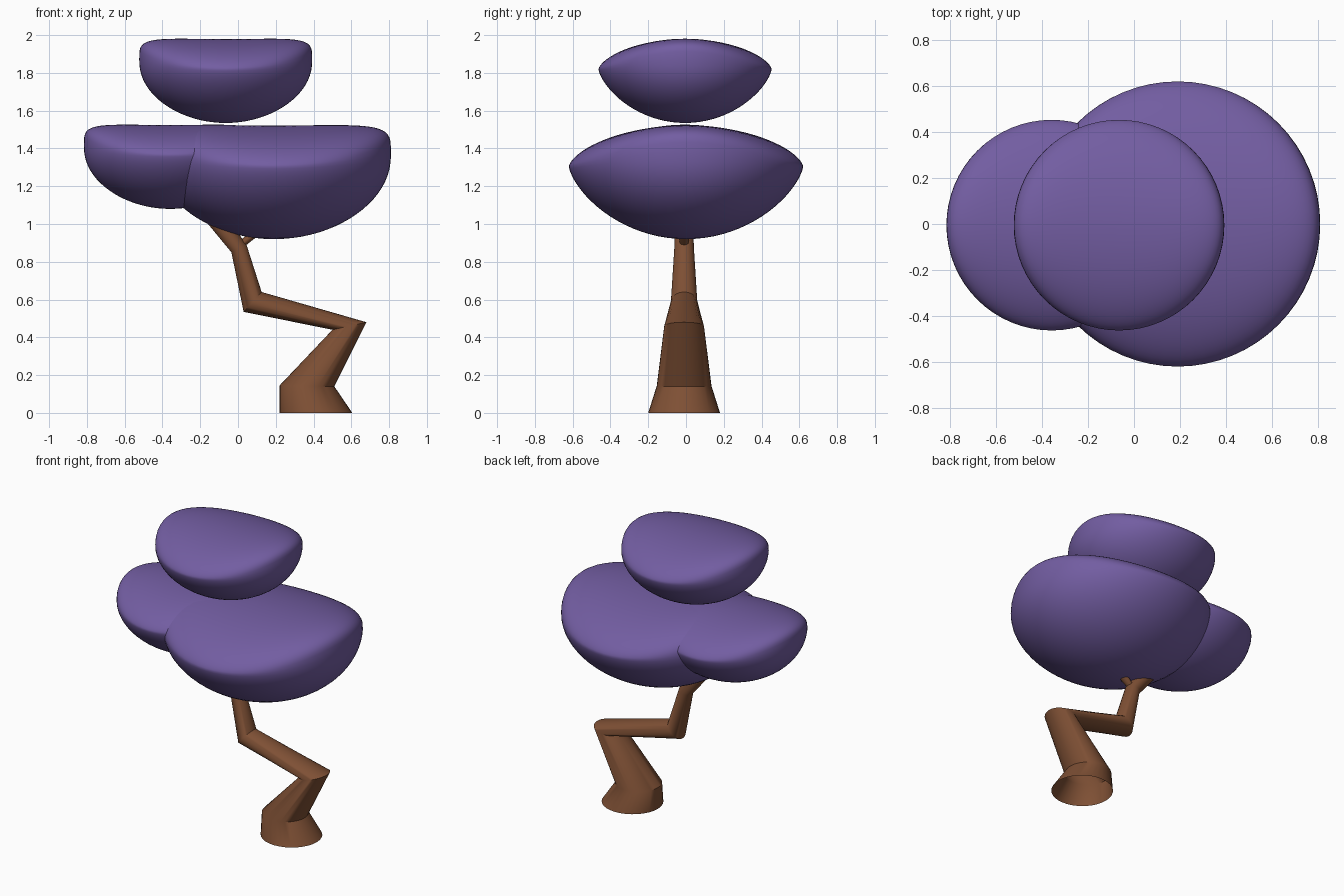
import bpy, bmesh, math

if "Cube" in bpy.data.objects:
    bpy.data.objects.remove(bpy.data.objects["Cube"])


def material(name, color):
    m = bpy.data.materials.new(name)
    m.diffuse_color = color
    m.use_nodes = True
    m.node_tree.nodes["Principled BSDF"].inputs["Base Color"].default_value = m.diffuse_color
    return m


PURPLE = material("purple_leaves", (0.17, 0.11, 0.36, 1))
BROWN = material("brown_bark", (0.21, 0.08, 0.035, 1))


def finish(bm, name, mat, angle):
    bmesh.ops.recalc_face_normals(bm, faces=bm.faces)
    mesh = bpy.data.meshes.new(name)
    bm.to_mesh(mesh)
    bm.free()
    obj = bpy.data.objects.new(name, mesh)
    bpy.context.collection.objects.link(obj)
    mesh.materials.append(mat)
    bpy.ops.object.select_all(action='DESELECT')
    obj.select_set(True)
    bpy.context.view_layer.objects.active = obj
    bpy.ops.object.shade_smooth_by_angle(angle=math.radians(angle))
    return obj


# Leaf cushion: round in plan, saddle-shaped top with both x ends curled up
def leaf_cushion(name, x, y, bottom, radius):
    bm = bmesh.new()
    bmesh.ops.create_uvsphere(bm, u_segments=64, v_segments=40, radius=1)
    for v in bm.verts:
        r = min(math.hypot(v.co.x, v.co.y), 1)
        c2 = (v.co.x / r) ** 2 if r > 1e-5 else 0
        rise = max(1 - r * r, 0)
        z = 0.62 + 0.115 * v.co.x ** 2
        if v.co.z > 1e-5:
            z += 0.35 * rise ** (0.64 - 0.38 * c2)
        elif v.co.z < -1e-5:
            z -= 0.62 * rise ** (0.69 - 0.27 * c2)
        v.co = (x + radius * v.co.x, y + radius * v.co.y, bottom + radius * z)
    return finish(bm, name, PURPLE, 80)


leaf_cushion("large_leaf_cushion", 0.19, 0, 0.92, 0.62)
leaf_cushion("left_leaf_cushion", -0.358, -0.005, 1.08, 0.458)
leaf_cushion("top_leaf_cushion", -0.065, -0.005, 1.535, 0.458)


# Limb: tube lofted through rings given as left point, right point, half depth
def limb(name, rings, sides=32):
    bm = bmesh.new()
    prev = None
    for lx, lz, rx, rz, depth in rings:
        ring = []
        for i in range(sides):
            a = 2 * math.pi * i / sides
            t = (1 + math.cos(a)) / 2
            ring.append(bm.verts.new((lx + (rx - lx) * t,
                                      -0.01 + depth * math.sin(a),
                                      lz + (rz - lz) * t)))
        if prev:
            for i in range(sides):
                j = (i + 1) % sides
                bm.faces.new((prev[i], prev[j], ring[j], ring[i]))
        prev = ring
    return finish(bm, name, BROWN, 40)


# Zigzag trunk, open at the base, and a short side branch
limb("trunk", [
    (0.22, 0.0, 0.605, 0.0, 0.19),
    (0.22, 0.145, 0.51, 0.14, 0.145),
    (0.50, 0.44, 0.68, 0.48, 0.105),
    (0.03, 0.535, 0.125, 0.64, 0.07),
    (-0.035, 0.85, 0.045, 0.89, 0.052),
    (-0.20, 1.05, -0.11, 1.11, 0.045),
    (-0.32, 1.22, -0.25, 1.26, 0.035),
])
limb("side_branch", [
    (0.0, 0.90, 0.02, 0.87, 0.02),
    (0.06, 0.955, 0.09, 0.925, 0.03),
    (0.20, 1.09, 0.23, 1.06, 0.025),
])
